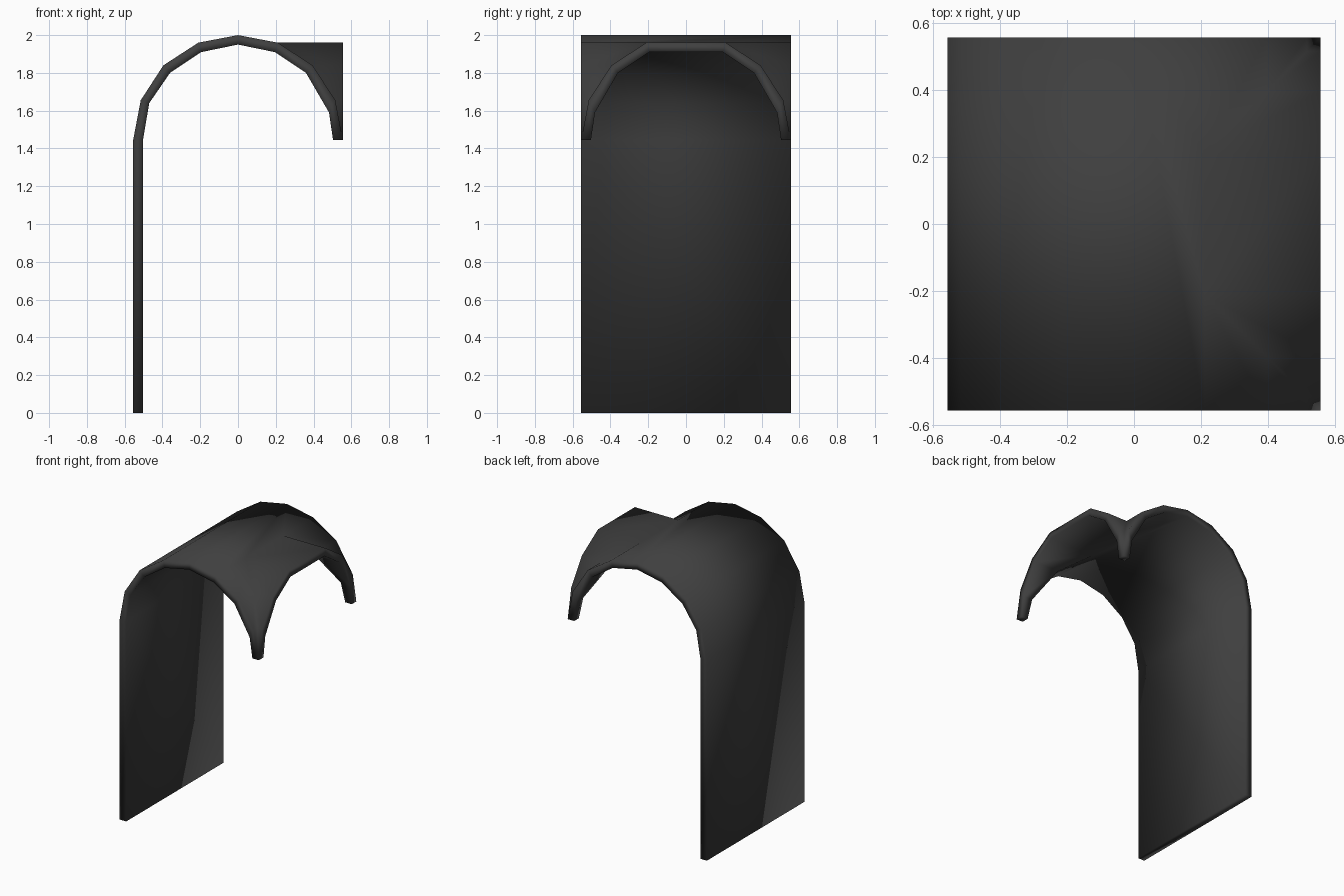
import bpy
import bmesh

cube = bpy.data.objects.get("Cube")
if cube:
    bpy.data.objects.remove(cube, do_unlink=True)

# Dark grey material
mat = bpy.data.materials.new("dark_grey")
mat.use_nodes = True
grey = (0.05, 0.05, 0.05, 1)
mat.diffuse_color = grey
mat.node_tree.nodes["Principled BSDF"].inputs["Base Color"].default_value = grey

HALF = 0.555   # half width of the square bay
SPRING = 1.445  # height where the arches start

# Half profiles (distance from centre, height), from the crown down
OUTER_LEFT = [(0, 2.0), (0.21, 1.96), (0.395, 1.84), (0.515, 1.655), (HALF, SPRING), (HALF, 0)]
INNER_LEFT = [(0, 1.95), (0.195, 1.91), (0.36, 1.8), (0.47, 1.64), (0.503, SPRING), (0.503, 0)]
OUTER_RIGHT = OUTER_LEFT[:5]
INNER_RIGHT = [(0, 1.95), (0.195, 1.91), (0.36, 1.8), (0.482, 1.59), (0.503, SPRING)]

bm = bmesh.new()


def face(*points):
    """Add a face, dropping repeated corners."""
    corners = list(dict.fromkeys(points))
    if len(corners) > 2:
        bm.faces.new([bm.verts.new(p) for p in corners])


def pairs(items):
    return list(zip(items, items[1:]))


def vault_sheet(left, right):
    """Barrel on the left, crossed by a second barrel on the right."""
    # Wall and left half of the main barrel
    for (a, za), (b, zb) in pairs(left):
        face((-a, -HALF, za), (-a, HALF, za), (-b, HALF, zb), (-b, -HALF, zb))
    # Crown strip and flat top of the crossing barrel
    (c, zc), (r, z) = right[:2]
    face((c, -HALF, zc), (r, -HALF, z), (r, -r, z), (r, r, z), (r, HALF, z), (c, HALF, zc))
    face((r, -r, z), (HALF, -r, z), (HALF, r, z), (r, r, z))
    # Strips of both barrels meeting on the diagonal valleys
    for (a, za), (b, zb) in pairs(right[1:]):
        for s in (-1, 1):
            face((a, s * a, za), (b, s * b, zb), (b, s * HALF, zb), (a, s * HALF, za))
            face((a, s * a, za), (b, s * b, zb), (HALF, s * b, zb), (HALF, s * a, za))


vault_sheet(OUTER_LEFT, OUTER_RIGHT)
vault_sheet(INNER_LEFT, INNER_RIGHT)


def rim(outer, inner, place):
    """Close the thickness along one open edge."""
    for (o1, o2), (i1, i2) in zip(pairs(outer), pairs(inner)):
        face(place(*o1), place(*o2), place(*i2), place(*i1))


# Rims of the front, back and side arches, and the undersides of the hanging tips
t = INNER_RIGHT[-1][0]
for s in (-1, 1):
    rim(OUTER_LEFT, INNER_LEFT, lambda d, z: (-d, s * HALF, z))
    rim(OUTER_RIGHT, INNER_RIGHT, lambda d, z: (d, s * HALF, z))
    rim(OUTER_RIGHT[1:], INNER_RIGHT[1:], lambda d, z: (HALF, s * d, z))
    face((t, s * t, SPRING), (HALF, s * t, SPRING), (HALF, s * HALF, SPRING), (t, s * HALF, SPRING))
(o, zo), (i, zi) = OUTER_RIGHT[1], INNER_RIGHT[1]
face((HALF, -o, zo), (HALF, o, zo), (HALF, i, zi), (HALF, -i, zi))

# Foot of the wall
face((-HALF, -HALF, 0), (-t, -HALF, 0), (-t, HALF, 0), (-HALF, HALF, 0))

bmesh.ops.remove_doubles(bm, verts=bm.verts, dist=0.0005)
bmesh.ops.recalc_face_normals(bm, faces=bm.faces)
for f in bm.faces:
    f.smooth = True

mesh = bpy.data.meshes.new("vault_with_wall")
bm.to_mesh(mesh)
bm.free()
mesh.materials.append(mat)
vault = bpy.data.objects.new("vault_with_wall", mesh)
bpy.context.collection.objects.link(vault)
